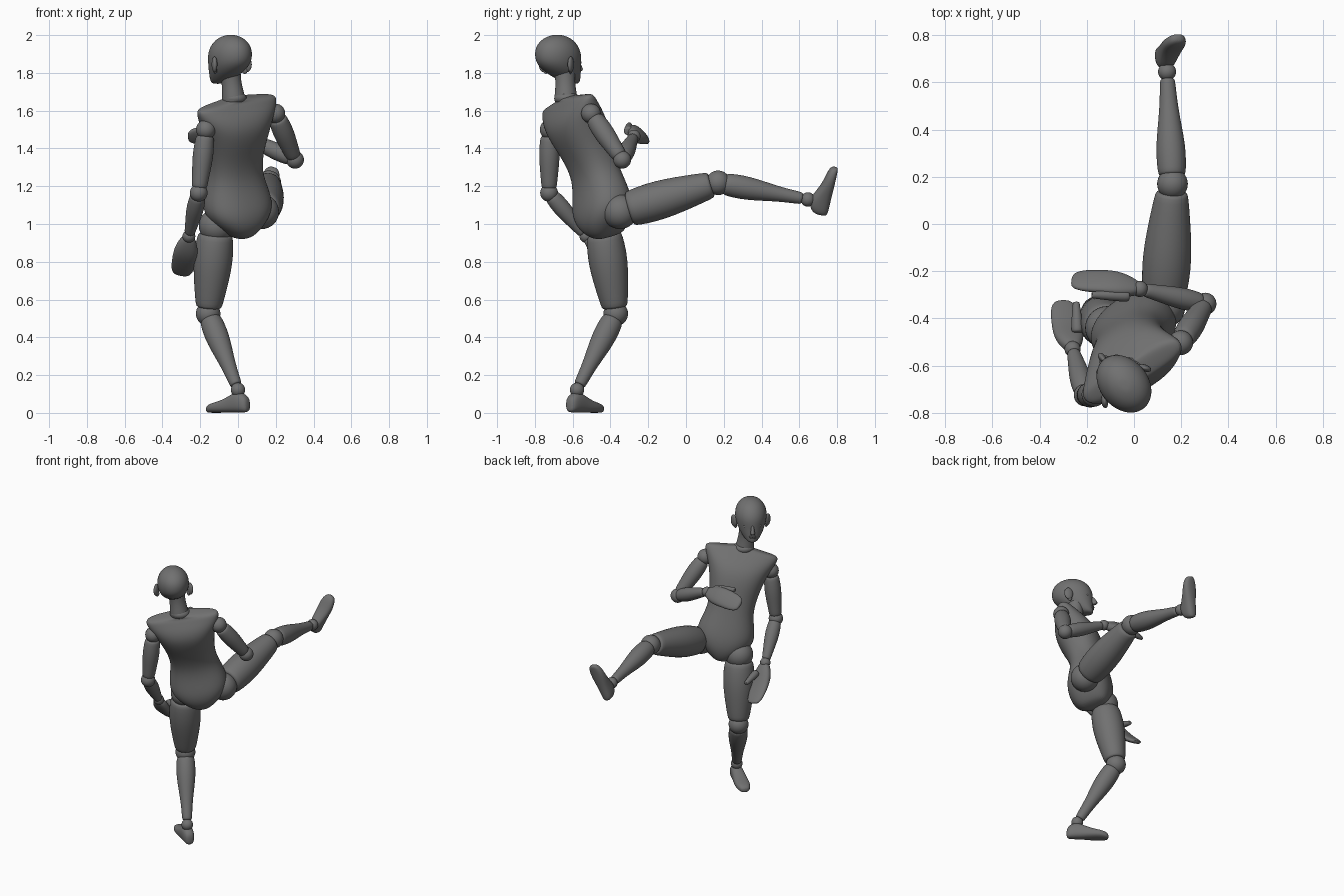
import bpy, bmesh
from math import cos, sin, pi, copysign
from mathutils import Vector, Matrix

if "Cube" in bpy.data.objects:
    bpy.data.objects.remove(bpy.data.objects["Cube"])

grey = bpy.data.materials.new("dark grey")
grey.use_nodes = True
grey.diffuse_color = (0.165, 0.165, 0.165, 1)
grey.node_tree.nodes["Principled BSDF"].inputs["Base Color"].default_value = grey.diffuse_color


def frame(origin, up, forward):
    """Matrix whose local z runs along up and local y towards forward."""
    u = Vector(up).normalized()
    r = Vector(forward).cross(u).normalized()
    f = u.cross(r)
    m = Matrix((r, f, u)).transposed().to_4x4()
    m.translation = Vector(origin)
    return m


def finish(name, bm, subdivide=0):
    bmesh.ops.recalc_face_normals(bm, faces=bm.faces)
    mesh = bpy.data.meshes.new(name)
    bm.to_mesh(mesh)
    bm.free()
    mesh.materials.append(grey)
    ob = bpy.data.objects.new(name, mesh)
    bpy.context.collection.objects.link(ob)
    if subdivide:
        ob.modifiers.new("smooth", "SUBSURF").levels = subdivide
        ob.modifiers["smooth"].render_levels = subdivide
    bpy.ops.object.select_all(action="DESELECT")
    ob.select_set(True)
    bpy.context.view_layer.objects.active = ob
    bpy.ops.object.shade_smooth_by_angle(angle=0.8)
    return ob


def loft(name, matrix, rings, sides=20, power=2.0, subdivide=2):
    """Skin rings of (height, half width, half depth, forward offset)."""
    bm = bmesh.new()
    loops = []
    for z, w, d, off in rings:
        loop = []
        for i in range(sides):
            a = 2 * pi * i / sides
            c = copysign(abs(cos(a)) ** (2 / power), cos(a))
            s = copysign(abs(sin(a)) ** (2 / power), sin(a))
            loop.append(bm.verts.new(matrix @ Vector((w * c, off + d * s, z))))
        loops.append(loop)
    for a, b in zip(loops, loops[1:]):
        for i in range(sides):
            j = (i + 1) % sides
            bm.faces.new((a[i], a[j], b[j], b[i]))
    bm.faces.new(loops[0])
    bm.faces.new(loops[-1])
    return finish(name, bm, subdivide)


def ball(name, centre, radius, matrix=None, scale=(1, 1, 1)):
    bm = bmesh.new()
    m = (matrix or Matrix()) @ Matrix.Translation(centre) @ Matrix.Diagonal((*scale, 1))
    bmesh.ops.create_uvsphere(bm, u_segments=32, v_segments=16, radius=radius, matrix=m)
    return finish(name, bm)


def limb(name, start, end, radii):
    """Round tapered segment with softened rims; radii are spaced evenly."""
    a, b = Vector(start), Vector(end)
    length = (b - a).length
    m = frame(a, b - a, (0.3, 0.5, 0.2))
    r0, r1, n = radii[0], radii[-1], len(radii) - 1
    rings = [(0, r0 * 0.75, r0 * 0.75, 0), (0.006, r0 * 0.92, r0 * 0.92, 0)]
    rings += [(0.02 + (length - 0.04) * i / n, r, r, 0) for i, r in enumerate(radii)]
    rings += [(length - 0.006, r1 * 0.92, r1 * 0.92, 0), (length, r1 * 0.75, r1 * 0.75, 0)]
    return loft(name, m, rings, 32, subdivide=1)


# Torso: leaning back and twisted, V-cut at the legs, square at the shoulders
torso = frame((0.005, -0.44, 1.05), (-0.02, -0.3, 0.95), (-0.52, 0.80, 0.24))
loft("torso", torso, [
    (-0.125, .03, .06, .01), (-0.105, .07, .10, .0), (-0.06, .125, .13, .0),
    (-0.01, .17, .143, .003), (0.05, .195, .143, .01), (0.13, .178, .127, .024),
    (0.22, .151, .113, .034), (0.32, .157, .120, .030), (0.42, .178, .138, .018),
    (0.50, .202, .137, .006), (0.56, .23, .110, 0), (0.60, .243, .080, 0),
    (0.622, .238, .064, 0), (0.632, .19, .054, 0), (0.642, .085, .052, 0),
    (0.65, .055, .05, 0)], 24, 2.3)

# Neck and its collar
limb("neck", (-0.02, -0.635, 1.64), (-0.045, -0.642, 1.83), [.063, .055, .051, .058])
ball("collar", (-0.02, -0.632, 1.665), 0.066, scale=(1, 1, 0.6))

# Head
head = frame((-0.045, -0.674, 0), (0, 0, 1), (-0.64, 0.77, 0))
loft("head", head, [
    (1.742, .022, .028, .098), (1.752, .042, .05, .085), (1.778, .064, .08, .055),
    (1.81, .084, .11, .024), (1.85, .1, .132, 0), (1.90, .106, .137, -.005),
    (1.945, .095, .122, -.01), (1.98, .067, .087, -.01), (1.996, .035, .045, -.01),
    (2.001, .015, .02, -.01)], 24)
loft("nose", head, [(1.806, .012, .012, .132), (1.815, .017, .026, .143),
                    (1.832, .012, .022, .138), (1.87, .009, .015, .12)], 12)
for y, z, name in ((.130, 1.79, "upper_lip"), (.128, 1.779, "lower_lip")):
    ball(name, (0, y, z), 0.02, head, (1.1, 0.6, 0.35))
for side, label in ((-1, "left"), (1, "right")):
    ball(label + "_eye", (side * .04, .106, 1.855), 0.02, head, (1, 0.5, 0.5))
    ear = head @ Matrix.Translation((side * .11, -.008, 1.845)) @ Matrix.Rotation(side * 0.55, 4, "Z")
    ball(label + "_ear", (0, 0, 0), 0.042, ear, (0.35, 0.7, 1))
    ball(label + "_ear_lobe", (-side * .005, .008, -.03), 0.02, ear, (0.5, 0.8, 1))

# Arms: shoulder, elbow, wrist positions
arms = {"left": ((-.170, -.722, 1.5), (-.208, -.725, 1.165), (-.26, -.53, .935)),
        "right": ((.198, -.503, 1.585), (.302, -.338, 1.34), (.025, -.275, 1.465))}
for side, (shoulder, elbow, wrist) in arms.items():
    s, e, w = Vector(shoulder), Vector(elbow), Vector(wrist)
    ball(side + "_shoulder", s, 0.052)
    limb(side + "_upper_arm", s.lerp(e, .1), s.lerp(e, .93), [.05, .055, .053, .047, .042])
    ball(side + "_elbow", e, 0.047)
    limb(side + "_forearm", e.lerp(w, .07), e.lerp(w, .93), [.043, .047, .043, .036, .03])
    ball(side + "_wrist", w, 0.034)

# Hands: mitten palm with curled fingers, and a thumb
palm = [(0, .026, .022, 0), (.03, .045, .03, 0), (.08, .062, .033, -.003),
        (.13, .066, .030, -.003), (.18, .064, .025, .004), (.23, .061, .021, .014),
        (.27, .052, .017, .024), (.292, .030, .011, .03)]
hands = {"left": ((-.04, .16, -.2), (.1, .7, .6), (-.24, -.46, .885), (-.245, -.33, .855)),
         "right": ((-1, .2, .06), (0, -.6, -.6), (-.02, -.305, 1.49), (-.18, -.30, 1.525))}
for side, (along, face, root, tip) in hands.items():
    loft(side + "_hand", frame(arms[side][2], along, face), palm, 16, 2.4)
    limb(side + "_thumb", root, tip, [.025, .023, .02, .016])

# Legs: hip, knee, ankle, then toe and instep directions of the foot
legs = {"standing": ((-.115, -.44, .99), (-.158, -.372, .525), (0, -.577, .122),
                     (-.78, .62, 0), (0, 0, 1)),
        "kicking": ((.125, -.35, 1.065), (.163, .17, 1.218), (.14, .645, 1.13),
                    (.28, .21, .93), (.1, -.93, .25))}
sole = [(-.07, .018, .028, -.085), (-.052, .036, .048, -.073), (0, .041, .058, -.063),
        (.05, .044, .045, -.076), (.10, .049, .034, -.088), (.15, .049, .028, -.094),
        (.188, .037, .023, -.099), (.205, .018, .014, -.105)]
for side, (hip, knee, ankle, toe, instep) in legs.items():
    h, k, a = Vector(hip), Vector(knee), Vector(ankle)
    ball(side + "_hip", h, 0.092)
    limb(side + "_thigh", h.lerp(k, .09), h.lerp(k, .935), [.096, .105, .1, .087, .072])
    ball(side + "_knee", k, 0.065)
    limb(side + "_shin", k.lerp(a, .07), k.lerp(a, .94), [.06, .064, .057, .046, .037, .033])
    ball(side + "_ankle", a, 0.038)
    loft(side + "_foot", frame(a, toe, instep), sole, 16, 2.5)
